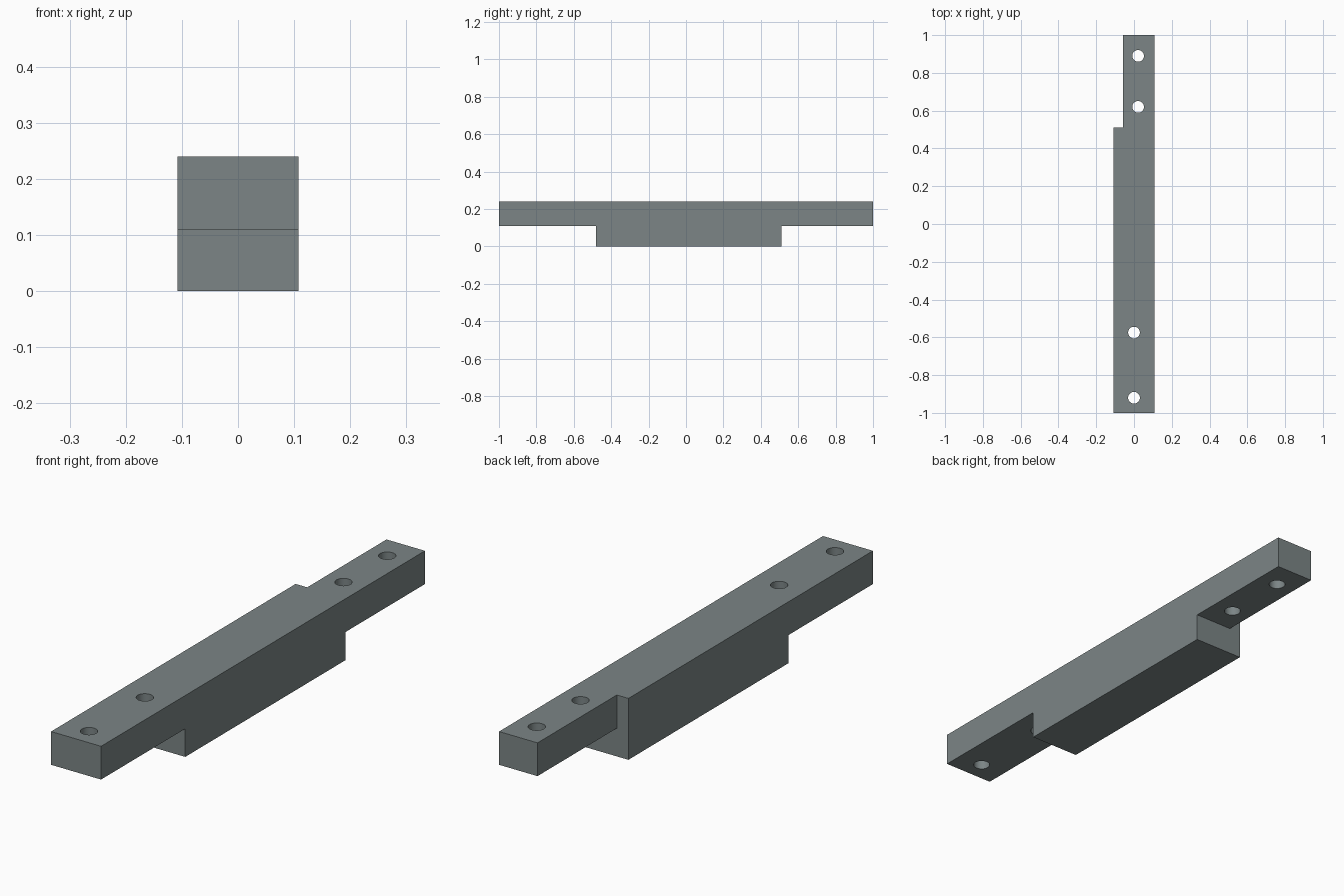
import bpy, bmesh, math

if "Cube" in bpy.data.objects:
    bpy.data.objects.remove(bpy.data.objects["Cube"])

X0, X1, TOP = -0.108, 0.108, 0.24
STEP_Z, FRONT_STEP, BACK_STEP, NOTCH_X = 0.11, -0.48, 0.51, -0.058

steel = bpy.data.materials.new("grey_steel")
steel.diffuse_color = (0.20, 0.235, 0.238, 1)
steel.use_nodes = True
steel.node_tree.nodes["Principled BSDF"].inputs["Base Color"].default_value = steel.diffuse_color


def new_object(name, bm):
    bmesh.ops.recalc_face_normals(bm, faces=bm.faces)
    mesh = bpy.data.meshes.new(name)
    bm.to_mesh(mesh)
    bm.free()
    mesh.materials.append(steel)
    obj = bpy.data.objects.new(name, mesh)
    bpy.context.collection.objects.link(obj)
    return obj


def cut(target, cutter):
    mod = target.modifiers.new("cut", 'BOOLEAN')
    mod.operation, mod.solver, mod.object = 'DIFFERENCE', 'EXACT', cutter
    bpy.context.view_layer.objects.active = target
    bpy.ops.object.modifier_apply(modifier=mod.name)
    bpy.data.objects.remove(cutter)


# Bar: stepped side profile extruded across the width
profile = [(-1, TOP), (-1, STEP_Z), (FRONT_STEP, STEP_Z), (FRONT_STEP, 0),
           (BACK_STEP, 0), (BACK_STEP, STEP_Z), (1, STEP_Z), (1, TOP)]
bm = bmesh.new()
face = bm.faces.new([bm.verts.new((X0, y, z)) for y, z in profile])
ext = bmesh.ops.extrude_face_region(bm, geom=[face])
bmesh.ops.translate(bm, vec=(X1 - X0, 0, 0),
                    verts=[v for v in ext["geom"] if isinstance(v, bmesh.types.BMVert)])
bar = new_object("mounting_bar", bm)

# Side notch that narrows the back tongue
bm = bmesh.new()
bmesh.ops.create_cube(bm, size=1)
for v in bm.verts:
    v.co = (NOTCH_X if v.co.x > 0 else X0 - 0.1,
            1.1 if v.co.y > 0 else BACK_STEP,
            TOP + 0.1 if v.co.z > 0 else -0.1)
cut(bar, new_object("notch_cutter", bm))

# Bolt holes through both tongues
for x, y in [(0, -0.92), (0, -0.575), (0.022, 0.62), (0.022, 0.89)]:
    bm = bmesh.new()
    bmesh.ops.create_cone(bm, cap_ends=True, segments=32, radius1=0.031,
                          radius2=0.031, depth=1)
    bmesh.ops.translate(bm, vec=(x, y, 0), verts=bm.verts)
    cut(bar, new_object("hole_cutter", bm))

# Smooth hole walls, crisp edges
bar.select_set(True)
bpy.context.view_layer.objects.active = bar
bpy.ops.object.shade_smooth_by_angle(angle=math.radians(30))
